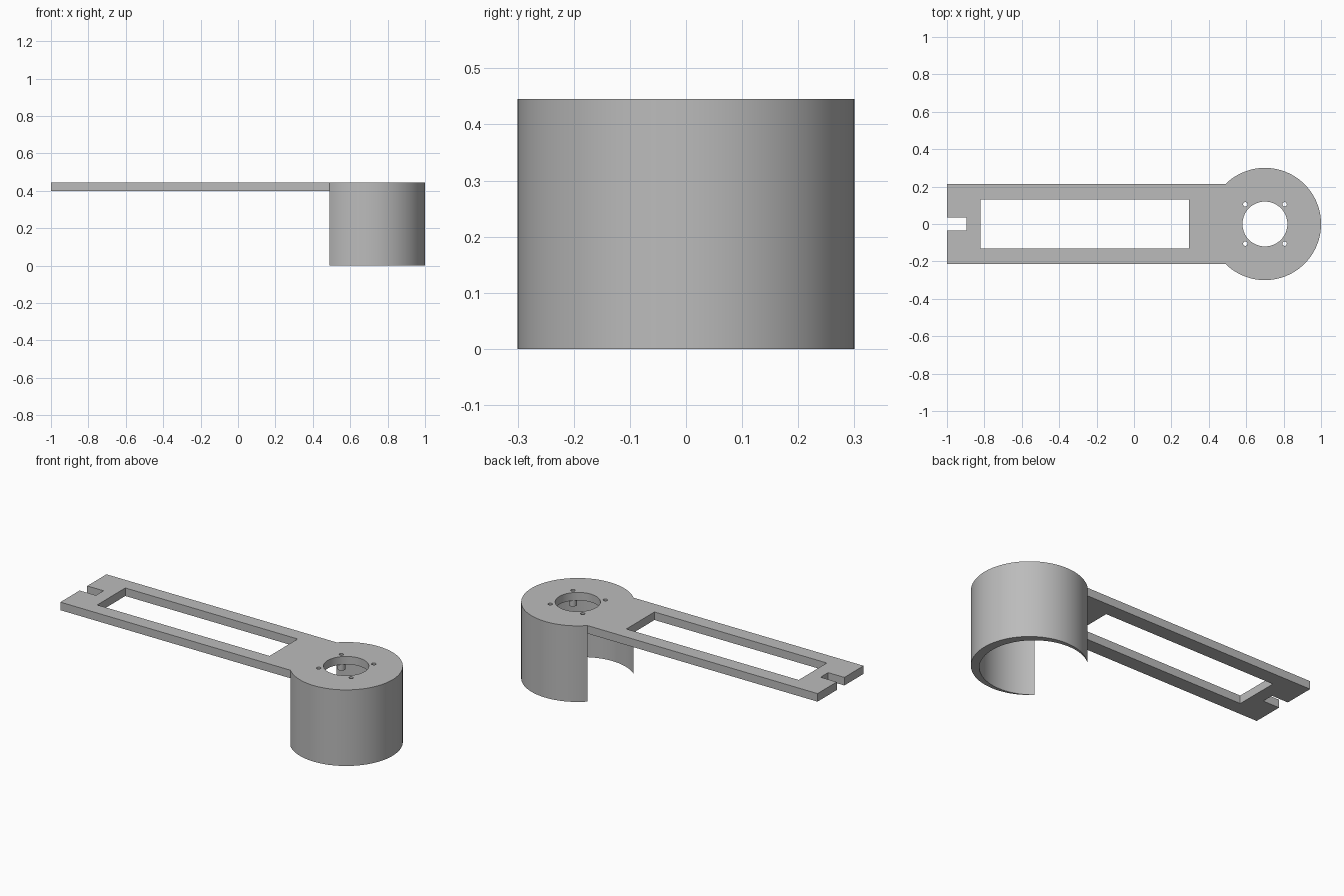
import bpy
import bmesh
from math import asin, atan2, cos, hypot, pi, radians, sin

cube = bpy.data.objects.get("Cube")
if cube:
    bpy.data.objects.remove(cube)

TOP, UNDER = 0.445, 0.398      # plate heights
CX, R = 0.70, 0.30             # round head centre and radius
HALF = 0.213                   # half width of the arm
SCREW = 0.105                  # screw offset from the head centre

grey = bpy.data.materials.new("grey plastic")
grey.use_nodes = True
grey.diffuse_color = (0.5, 0.5, 0.5, 1)
grey.node_tree.nodes["Principled BSDF"].inputs["Base Color"].default_value = (0.5, 0.5, 0.5, 1)


def arc(cx, cy, r, start, end, steps):
    """Points along an arc, both ends included."""
    angles = [start + (end - start) * i / steps for i in range(steps + 1)]
    return [(cx + r * cos(a), cy + r * sin(a)) for a in angles]


def circle(cx, cy, r, steps):
    return arc(cx, cy, r, 0, 2 * pi, steps)[:-1]


def rectangle(x0, x1, y):
    return [(x0, -y), (x1, -y), (x1, y), (x0, y)]


def extrude_profile(name, loops, z0, z1):
    """Flat outline with holes, extruded between two heights."""
    curve = bpy.data.curves.new(name, "CURVE")
    curve.dimensions = "2D"
    curve.fill_mode = "BOTH"
    curve.extrude = (z1 - z0) / 2
    for loop in loops:
        spline = curve.splines.new("POLY")
        spline.points.add(len(loop) - 1)
        for point, (x, y) in zip(spline.points, loop):
            point.co = (x, y, 0, 1)
        spline.use_cyclic_u = True
    obj = bpy.data.objects.new(name, curve)
    bpy.context.collection.objects.link(obj)
    bpy.ops.object.select_all(action="DESELECT")
    obj.select_set(True)
    bpy.context.view_layer.objects.active = obj
    bpy.ops.object.convert(target="MESH")
    obj = bpy.context.object
    obj.name = name

    # Weld caps to walls and place at the right height
    bm = bmesh.new()
    bm.from_mesh(obj.data)
    bmesh.ops.remove_doubles(bm, verts=bm.verts, dist=0.00005)
    bmesh.ops.recalc_face_normals(bm, faces=bm.faces)
    bmesh.ops.translate(bm, verts=bm.verts, vec=(0, 0, (z0 + z1) / 2))
    bm.to_mesh(obj.data)
    bm.free()
    obj.data.materials.clear()
    obj.data.materials.append(grey)
    bpy.ops.object.shade_smooth_by_angle(angle=radians(30))
    return obj


# Plate: arm with an end notch, flowing into the round head
end = pi - asin(HALF / R)
rim = arc(CX, 0, R, -end, end, 96)
notch = [(-1, 0.035), (-0.895, 0.035), (-0.895, -0.035), (-1, -0.035)]
outline = rim + [(-1, HALF)] + notch + [(-1, -HALF)]
screws = [(CX + sx * SCREW, sy * SCREW) for sx in (-1, 1) for sy in (-1, 1)]
holes = [rectangle(-0.82, 0.295, 0.13), circle(CX, 0, 0.12, 64)]
holes += [circle(x, y, 0.012, 20) for x, y in screws]
extrude_profile("arm_plate", [outline] + holes, UNDER, TOP)

# Skirt: crescent wall tapering to nothing at its two open ends
inner_x = CX - 0.03
dx = rim[-1][0] - inner_x
inner_end = atan2(HALF, dx)
inner = arc(inner_x, 0, hypot(dx, HALF), inner_end, -inner_end, 96)
extrude_profile("head_skirt", [rim + inner[1:-1]], 0, UNDER)

# Short hollow bosses under the screw holes
for i, (x, y) in enumerate(screws):
    extrude_profile(f"screw_boss_{i + 1}",
                    [circle(x, y, 0.022, 24), circle(x, y, 0.012, 20)], 0.36, UNDER)
